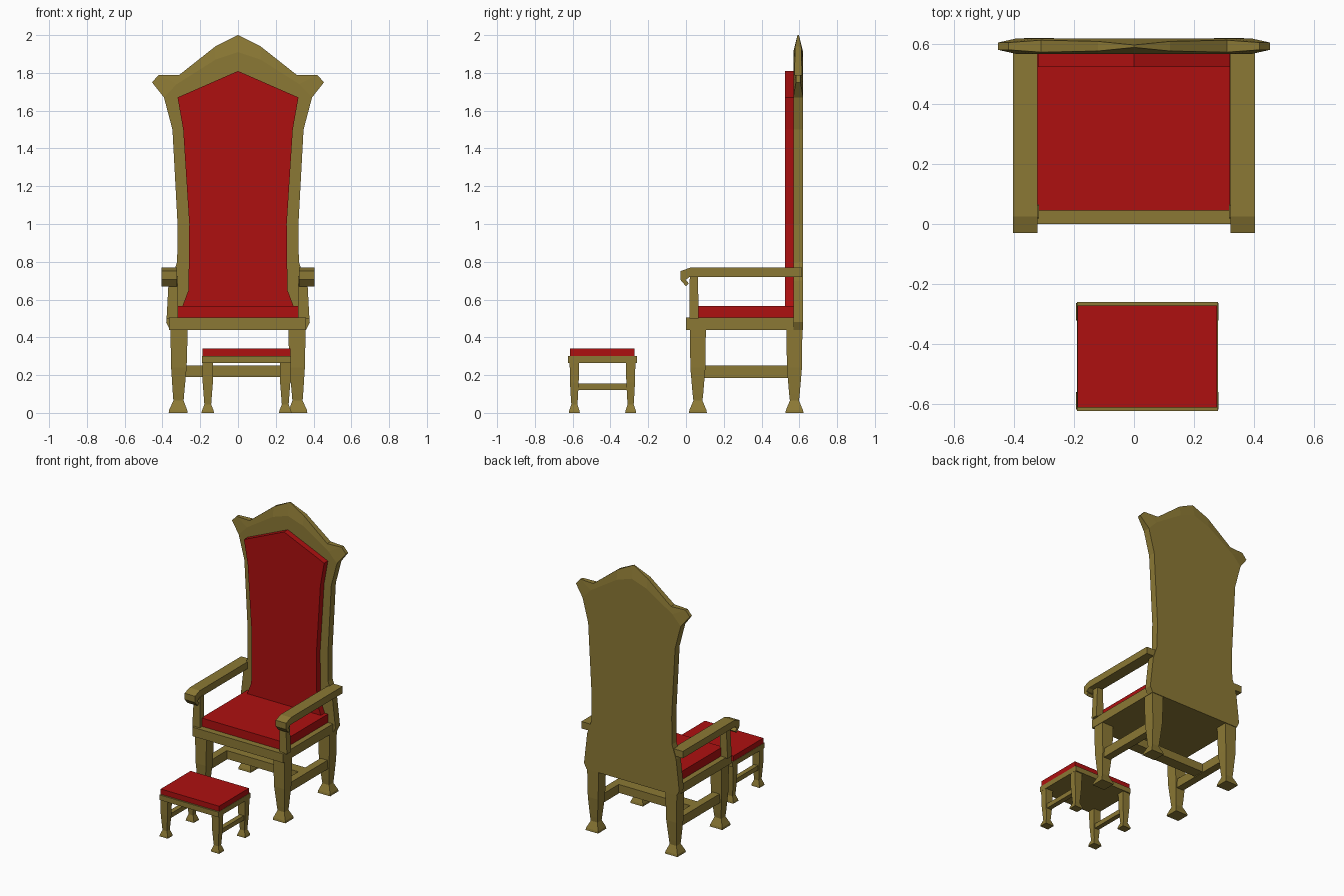
import bpy, bmesh

if "Cube" in bpy.data.objects:
    bpy.data.objects.remove(bpy.data.objects["Cube"])


def material(name, color):
    m = bpy.data.materials.new(name)
    m.diffuse_color = color
    m.use_nodes = True
    m.node_tree.nodes["Principled BSDF"].inputs["Base Color"].default_value = m.diffuse_color
    return m


WOOD = material("gold_wood", (0.26, 0.19, 0.035, 1))
RED = material("red_fabric", (0.42, 0.005, 0.005, 1))


def make(name, verts, faces, mat, mirror=False):
    me = bpy.data.meshes.new(name)
    me.from_pydata(verts, [], faces)
    bm = bmesh.new()
    bm.from_mesh(me)
    bmesh.ops.recalc_face_normals(bm, faces=bm.faces)
    bm.to_mesh(me)
    bm.free()
    me.materials.append(mat)
    ob = bpy.data.objects.new(name, me)
    bpy.context.collection.objects.link(ob)
    if mirror:
        mod = ob.modifiers.new("mirror", 'MIRROR')
        mod.use_mirror_merge = True
    return ob


def loft(name, rings, mat=WOOD, mirror=False):
    # rectangular sections stacked in z: (cx, cy, half x, half y, z)
    v, f = [], []
    for cx, cy, hx, hy, z in rings:
        v += [(cx + a * hx, cy + b * hy, z) for a, b in ((-1, -1), (1, -1), (1, 1), (-1, 1))]
    for r in range(len(rings) - 1):
        for i in range(4):
            j = (i + 1) % 4
            f.append((r * 4 + i, r * 4 + j, r * 4 + 4 + j, r * 4 + 4 + i))
    n = len(v)
    f += [(3, 2, 1, 0), (n - 4, n - 3, n - 2, n - 1)]
    return make(name, v, f, mat, mirror)


def box(name, x0, x1, y0, y1, z0, z1, mat=WOOD, mirror=False):
    c = ((x0 + x1) / 2, (y0 + y1) / 2, (x1 - x0) / 2, (y1 - y0) / 2)
    return loft(name, [c + (z0,), c + (z1,)], mat, mirror)


def prism(name, pts, place, a, b, mat, mirror=False):
    n = len(pts)
    v = [place(p, a) for p in pts] + [place(p, b) for p in pts]
    f = [tuple(range(n)), tuple(range(n, 2 * n))]
    f += [(i, (i + 1) % n, n + (i + 1) % n, n + i) for i in range(n)]
    return make(name, v, f, mat, mirror)


# chair seat and cushion
box("seat_frame", -0.365, 0.36, 0.0, 0.575, 0.44, 0.505)
box("seat_cushion", -0.325, 0.32, 0.045, 0.57, 0.505, 0.565, RED)

# chair legs: square, tapering to a narrow ankle and flared foot
for label, cy in (("front", 0.063), ("back", 0.574)):
    loft(label + "_legs", [
        (0.317, cy, 0.05, 0.048, 0.0), (0.317, cy, 0.048, 0.045, 0.015),
        (0.315, cy, 0.027, 0.024, 0.065), (0.315, cy, 0.03, 0.028, 0.1),
        (0.313, cy, 0.041, 0.04, 0.24), (0.312, cy, 0.046, 0.042, 0.445)], mirror=True)

# stretchers
box("side_stretchers", 0.285, 0.34, 0.09, 0.55, 0.185, 0.25, mirror=True)
box("cross_stretcher", -0.29, 0.29, 0.28, 0.36, 0.19, 0.25)

# arms with a drooping front scroll, and their posts
arm = [(0.615, 0.72), (0.615, 0.77), (0.025, 0.77), (-0.03, 0.75), (-0.03, 0.705),
       (0.0, 0.67), (0.015, 0.685), (-0.002, 0.705), (0.02, 0.72)]
prism("armrests", arm, lambda p, x: (x, p[0], p[1]), 0.322, 0.405, WOOD, True)
loft("arm_posts", [(0.348, 0.042, 0.03, 0.024, 0.5), (0.342, 0.042, 0.024, 0.022, 0.725)], mirror=True)

# tall back: flat field, with crest and ears tapering to thin edges
YC, D = 0.594, 0.026
half = [(0, 0.44, D), (0.36, 0.44, D), (0.38, 0.48, D), (0.355, 0.7, D), (0.322, 0.8, D),
        (0.32, 1.0, D), (0.347, 1.5, D), (0.392, 1.67, D),
        (0.325, 1.74, D), (0.12, 1.87, D), (0, 1.91, D),
        (0.455, 1.75, 0.012), (0.42, 1.79, 0.012), (0.31, 1.79, 0.02),
        (0.12, 1.94, 0.016), (0, 2.0, 0.004)]
n = len(half)
side = [tuple(range(11)), (7, 11, 12, 8), (8, 12, 13), (8, 13, 14, 9), (9, 14, 15, 10)]
edge = list(range(8)) + [11, 12, 13, 14, 15]
faces = side + [tuple(i + n for i in f) for f in side]
faces += [(a, b, b + n, a + n) for a, b in zip(edge, edge[1:])]
make("back_panel", [(x, YC - d, z) for x, z, d in half] + [(x, YC + d, z) for x, z, d in half],
     faces, WOOD, True)

# padded back
pad = [(0.3, 0.55), (0.262, 0.65), (0.258, 1.0), (0.29, 1.5), (0.32, 1.67), (0, 1.81)]
pad += [(-x, z) for x, z in reversed(pad[:-1])]
prism("back_cushion", pad, lambda p, y: (p[0], y, p[1]), 0.525, 0.572, RED)

# footstool
SX, SY = 0.045, -0.442
box("stool_frame", SX - 0.235, SX + 0.235, -0.625, -0.26, 0.265, 0.302)
box("stool_cushion", SX - 0.233, SX + 0.233, -0.613, -0.272, 0.302, 0.34, RED)
for s, sn in ((-1, "left"), (1, "right")):
    x = SX + s * 0.205
    for t, tn in ((-1, "front"), (1, "back")):
        y = SY + t * 0.149
        loft("stool_%s_%s_leg" % (tn, sn), [
            (x, y, 0.033, 0.029, 0.01 * 0), (x, y, 0.031, 0.027, 0.012),
            (x, y, 0.018, 0.016, 0.045), (x, y, 0.02, 0.018, 0.07),
            (x, y, 0.027, 0.023, 0.16), (x, y, 0.029, 0.025, 0.27)])
    box("stool_%s_stretcher" % sn, x - 0.017, x + 0.017, SY - 0.14, SY + 0.14, 0.122, 0.155)
